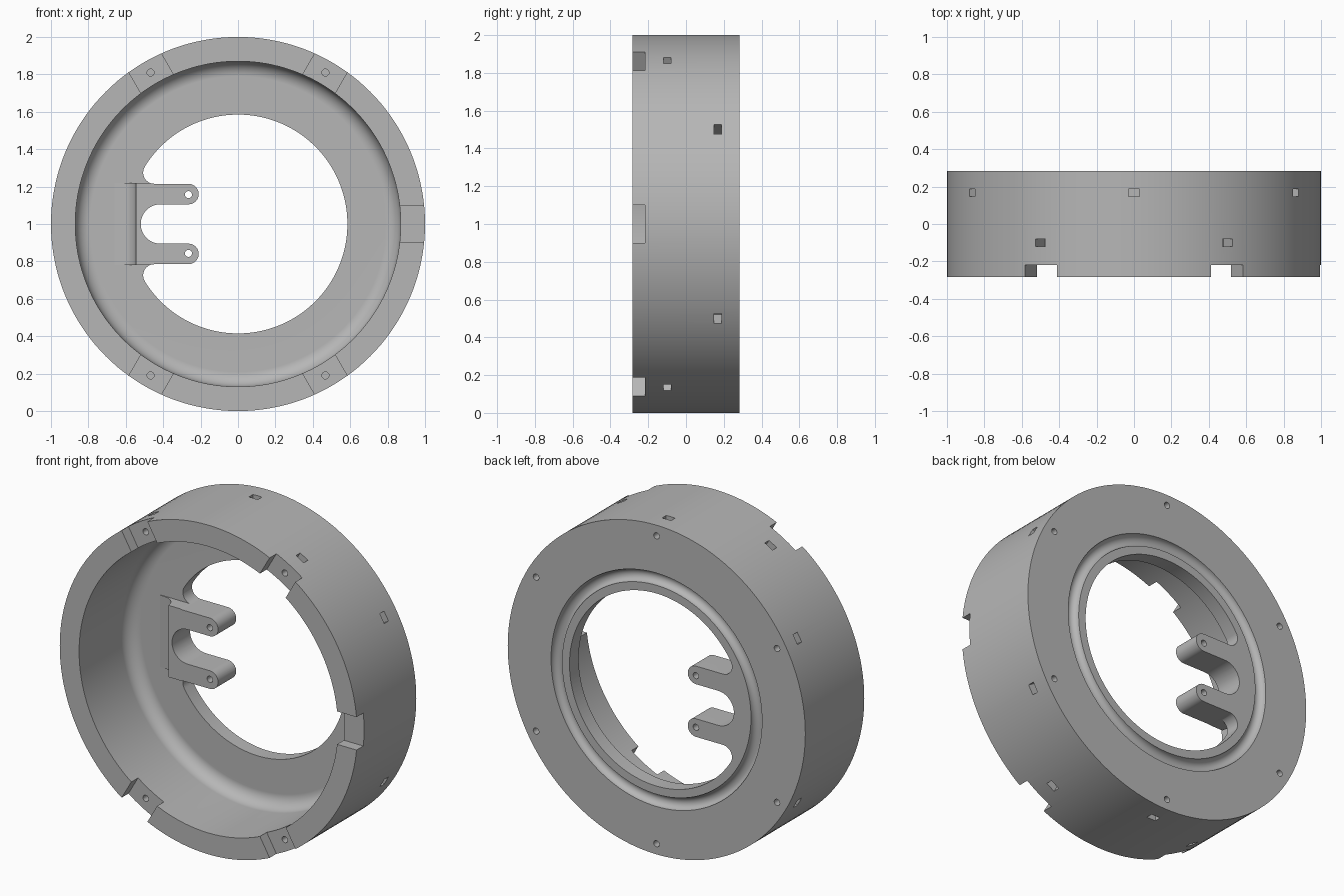
import bpy, bmesh, math
from mathutils import Matrix, Vector

cube = bpy.data.objects.get("Cube")
if cube:
    bpy.data.objects.remove(cube, do_unlink=True)

HALF = 0.283        # half of the ring depth
FLOOR = 0.195       # inner face of the back plate
CENTRE = Matrix.Translation((0, 0, 1))

grey = bpy.data.materials.new("plain grey")
grey.use_nodes = True
grey.diffuse_color = (0.47, 0.47, 0.47, 1)
grey.node_tree.nodes["Principled BSDF"].inputs["Base Color"].default_value = grey.diffuse_color


def arc(cx, cy, r, start, end, steps):
    """Points on an arc, angles in degrees."""
    angles = [math.radians(start + (end - start) * i / steps) for i in range(steps + 1)]
    return [(cx + r * math.cos(a), cy + r * math.sin(a)) for a in angles]


def make_object(name, bm):
    bmesh.ops.transform(bm, matrix=CENTRE, verts=bm.verts)
    bmesh.ops.recalc_face_normals(bm, faces=bm.faces)
    mesh = bpy.data.meshes.new(name)
    bm.to_mesh(mesh)
    bm.free()
    mesh.materials.append(grey)
    obj = bpy.data.objects.new(name, mesh)
    bpy.context.collection.objects.link(obj)
    return obj


def spin(name, profile, closed, steps=144):
    """Revolve (radius, y) points about the y axis."""
    bm = bmesh.new()
    verts = [bm.verts.new((r, y, 0)) for r, y in profile]
    edges = [bm.edges.new(pair) for pair in zip(verts, verts[1:])]
    if closed:
        edges.append(bm.edges.new((verts[-1], verts[0])))
    bmesh.ops.spin(bm, geom=verts + edges, cent=(0, 0, 0), axis=(0, 1, 0),
                   angle=math.tau, steps=steps)
    bmesh.ops.remove_doubles(bm, verts=bm.verts, dist=1e-5)
    return make_object(name, bm)


def prism(name, corners, offset):
    bm = bmesh.new()
    face = bm.faces.new([bm.verts.new(c) for c in corners])
    new = bmesh.ops.extrude_face_region(bm, geom=[face])["geom"]
    bmesh.ops.translate(bm, vec=offset, verts=[v for v in new if isinstance(v, bmesh.types.BMVert)])
    return make_object(name, bm)


def add_box(bm, low, high, angle):
    """Box from corner to corner, swung round the ring to an angle."""
    low, high = Vector(low), Vector(high)
    m = (Matrix.Rotation(-math.radians(angle), 4, 'Y') @ Matrix.Translation((low + high) / 2)
         @ Matrix.Diagonal((*(high - low), 1)))
    bmesh.ops.create_cube(bm, size=1, matrix=m)


def add_drill(bm, x, z, y0, y1, radius=0.019):
    m = Matrix.Translation((x, (y0 + y1) / 2, z)) @ Matrix.Rotation(math.pi / 2, 4, 'X')
    bmesh.ops.create_cone(bm, cap_ends=True, segments=20, radius1=radius, radius2=radius,
                          depth=y1 - y0, matrix=m)


def combine(target, tool, operation):
    mod = target.modifiers.new("combine", 'BOOLEAN')
    mod.object, mod.operation, mod.solver = tool, operation, 'EXACT'
    bpy.context.view_layer.objects.active = target
    bpy.ops.object.modifier_apply(modifier=mod.name)
    bpy.data.objects.remove(tool, do_unlink=True)


# Housing: a cup with a rounded inner corner, the back plate still solid
cup = [(0, HALF), (1, HALF), (1, -HALF), (0.87, -HALF)]
cup += arc(0.79, FLOOR - 0.08, 0.08, 0, 90, 8) + [(0, FLOOR)]
housing = spin("ring_housing", cup, False)

# Bracket block with a curved ramp rising from the back plate
ramp = arc(-0.625, 0.109, 0.08, 90, 0, 8)
block = [(-0.66, 0.24), (-0.66, 0.192)] + ramp + [(-0.1, 0.109), (-0.1, 0.24)]
combine(housing, prism("bracket", [(x, y, -0.218) for x, y in block], (0, 0, 0.436)), 'UNION')

# Central opening that leaves two rounded arms and the slot between them
fx, fz = -math.sqrt(0.525 ** 2 - 0.275 ** 2), 0.275
start = math.degrees(math.atan2(fz, fx))
half = arc(0, 0, 0.585, 0, start, 60)[:-1]
half += arc(fx, fz, 0.06, start, 270, 12)
half += arc(-0.265, 0.16, 0.055, 90, -90, 16)
half += arc(-0.415, 0, 0.105, 90, 180, 12)
outline = half + [(x, -z) for x, z in half[-2:0:-1]]
combine(housing, prism("opening", [(x, 0, z) for x, z in outline], (0, 0.4, 0)), 'DIFFERENCE')

# Rounded seal groove on the back
combine(housing, spin("groove", arc(0.672, HALF, 0.037, 0, 345, 23), True), 'DIFFERENCE')

# Rim notches, and nut pockets in the outer wall
bm = bmesh.new()
for a in (0, 60, 120, 240, 300):
    add_box(bm, (0.8, -0.4, -0.1), (1.1, -0.218, 0.1), a)
for a in (60, 120, 240, 300):
    add_box(bm, (0.905, -0.12, -0.03), (1.1, -0.08, 0.03), a)
for a in range(30, 360, 60):
    add_box(bm, (0.905, 0.147, -0.03), (1.1, 0.187, 0.03), a)
combine(housing, make_object("pockets", bm), 'DIFFERENCE')

# Screw holes in the rim, the back and the arms
bm = bmesh.new()
for a in (60, 120, 240, 300):
    t = math.radians(a)
    add_drill(bm, 0.935 * math.cos(t), 0.935 * math.sin(t), -0.4, -0.06)
for a in range(30, 360, 60):
    t = math.radians(a)
    add_drill(bm, 0.935 * math.cos(t), 0.935 * math.sin(t), 0.12, 0.4)
for side in (-1, 1):
    add_drill(bm, -0.265, side * 0.157, 0, 0.4)
combine(housing, make_object("screw_holes", bm), 'DIFFERENCE')

# Smooth the curved walls, keep the machined edges crisp
bpy.ops.object.select_all(action='DESELECT')
housing.select_set(True)
bpy.context.view_layer.objects.active = housing
bpy.ops.object.shade_smooth_by_angle(angle=math.radians(30))
weighted = housing.modifiers.new("even shading", 'WEIGHTED_NORMAL')
weighted.keep_sharp = True
